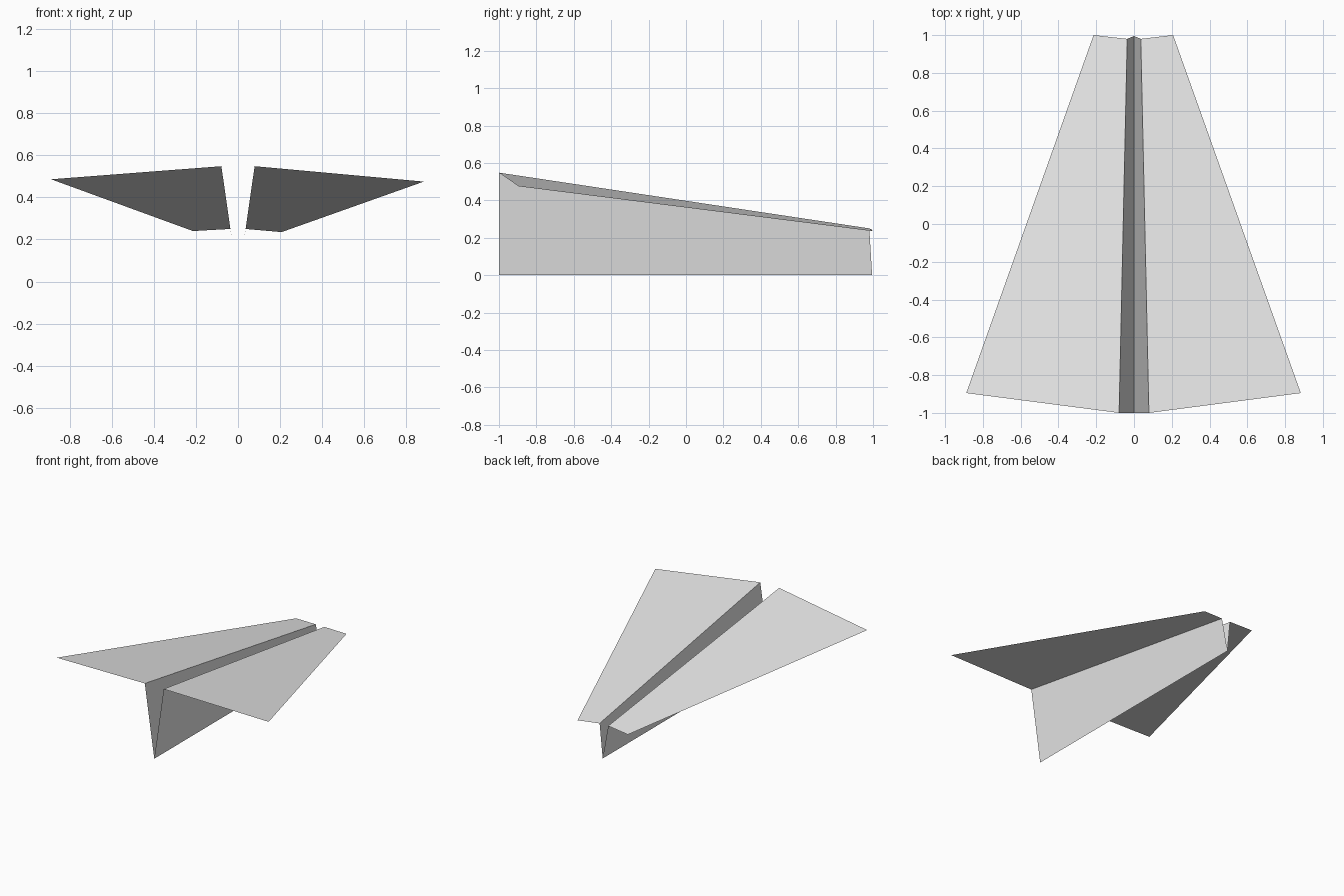
import bpy
from mathutils import Vector

cube = bpy.data.objects.get("Cube")
if cube:
    bpy.data.objects.remove(cube, do_unlink=True)

# Plain paper colour
paper = bpy.data.materials.new("light_grey_paper")
paper.use_nodes = True
PAPER_COLOUR = (0.8, 0.8, 0.8, 1)
paper.diffuse_color = PAPER_COLOUR
paper.node_tree.nodes["Principled BSDF"].inputs["Base Color"].default_value = PAPER_COLOUR


def panel(name, corners, facing):
    """One flat sheet panel whose normal points towards facing."""
    corners = [Vector(c) for c in corners]
    normal = (corners[1] - corners[0]).cross(corners[2] - corners[0])
    if normal.dot(Vector(facing)) < 0:
        corners.reverse()
    mesh = bpy.data.meshes.new(name)
    mesh.from_pydata(corners, [], [range(len(corners))])
    mesh.materials.append(paper)
    obj = bpy.data.objects.new(name, mesh)
    bpy.context.collection.objects.link(obj)


# Shared bottom fold
keel_front = (0, -1, 0)
keel_back = (0, 0.995, 0)

# Each side: outer wing corners differ a little, as in a hand-folded sheet
sides = (
    ("left", 1, (0.883, -0.895, 0.475), (0.207, 1, 0.235)),
    ("right", -1, (-0.888, -0.895, 0.486), (-0.214, 1, 0.24)),
)
for side, s, tip_front, tip_back in sides:
    fold_front = (s * 0.079, -1, 0.548)
    fold_back = (s * 0.036, 0.98, 0.25)
    panel(side + "_body_panel", (keel_front, keel_back, fold_back, fold_front), (s, 0, 0))
    panel(side + "_wing", (fold_front, fold_back, tip_back, tip_front), (0, 0, 1))
